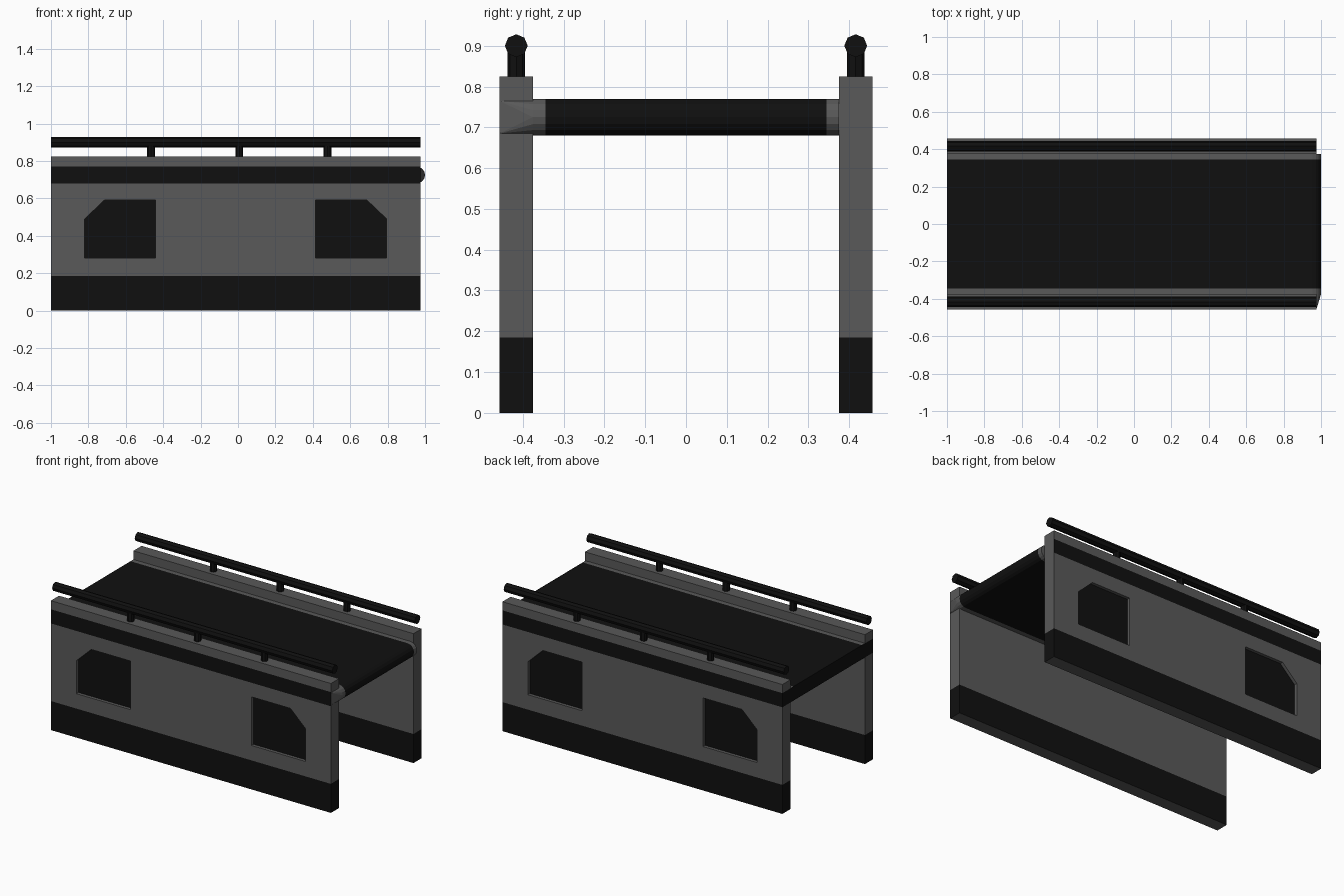
import bpy, bmesh, math
from mathutils import Matrix, Vector

if "Cube" in bpy.data.objects:
    bpy.data.objects.remove(bpy.data.objects["Cube"])


def material(name, v):
    m = bpy.data.materials.new(name)
    m.diffuse_color = (v, v, v, 1)
    m.use_nodes = True
    m.node_tree.nodes["Principled BSDF"].inputs["Base Color"].default_value = m.diffuse_color
    return m


GREY, BLACK = material("dark_grey", 0.1), material("black", 0.005)
X0, X1 = -1.0, 0.975            # panel ends
Y_IN, Y_OUT = 0.375, 0.457      # panel faces
Y_RAIL = (Y_IN + Y_OUT) / 2
Z_LOW, Z_A, Z_B, Z_TOP = 0.185, 0.68, 0.77, 0.825


def to_object(bm, name, mats):
    bmesh.ops.recalc_face_normals(bm, faces=bm.faces)
    me = bpy.data.meshes.new(name)
    bm.to_mesh(me)
    bm.free()
    for m in mats:
        me.materials.append(m)
    ob = bpy.data.objects.new(name, me)
    bpy.context.collection.objects.link(ob)
    return ob


def extrude_xz(bm, pts, y0, y1):
    """Prism from an x-z outline between two y positions."""
    f = bm.faces.new([bm.verts.new((x, y0, z)) for x, z in pts])
    r = bmesh.ops.extrude_face_region(bm, geom=[f])
    vs = [g for g in r["geom"] if isinstance(g, bmesh.types.BMVert)]
    bmesh.ops.translate(bm, verts=vs, vec=(0, y1 - y0, 0))


def mirror_y(ob):
    mod = ob.modifiers.new("mirror", 'MIRROR')
    mod.use_axis = (False, True, False)
    mod.use_mirror_merge = False


# Side panel with horizontal colour bands
bm = bmesh.new()
extrude_xz(bm, [(X0, 0), (X1, 0), (X1, Z_TOP), (X0, Z_TOP)], -Y_OUT, -Y_IN)
for z in (Z_LOW, Z_A, Z_B):
    bmesh.ops.bisect_plane(bm, geom=bm.verts[:] + bm.edges[:] + bm.faces[:],
                           plane_co=(0, 0, z), plane_no=(0, 0, 1))
panel = to_object(bm, "side_panels", [GREY, BLACK])

# Window recesses, the second one mirrored along the panel
window = [(-0.82, 0.28), (-0.44, 0.28), (-0.44, 0.59), (-0.715, 0.59), (-0.82, 0.49)]
RECESS = -Y_OUT + 0.02
bm = bmesh.new()
extrude_xz(bm, window, -0.6, RECESS)
extrude_xz(bm, [(X0 + X1 - x, z) for x, z in window], -0.6, RECESS)
cutter = to_object(bm, "window_cutter", [GREY])
cutter.hide_render = True
mod = panel.modifiers.new("windows", 'BOOLEAN')
mod.object, mod.operation, mod.solver = cutter, 'DIFFERENCE', 'EXACT'
bpy.context.view_layer.objects.active = panel
bpy.ops.object.modifier_apply(modifier="windows")
bpy.data.objects.remove(cutter)

# Black base, outer stripe and window panes
for p in panel.data.polygons:
    c, n = p.center, p.normal
    base = 0.01 < c.z < Z_LOW
    stripe = Z_A < c.z < Z_B and (n.y < -0.9 or n.x < -0.9)
    pane = n.y < -0.9 and abs(c.y - RECESS) < 0.002
    p.material_index = int(base or stripe or pane)
mirror_y(panel)

# Belt deck with a rounded nose, grey along its side margins
R, ZC = (Z_B - Z_A) / 2, (Z_A + Z_B) / 2
nose = [(1 - R + R * math.cos(a), ZC + R * math.sin(a))
        for a in [math.radians(-90 + 22.5 * i) for i in range(9)]]
bm = bmesh.new()
extrude_xz(bm, [(X0, Z_A)] + nose + [(X0, Z_B)], -Y_IN, Y_IN)
for y in (-0.345, 0.345):
    bmesh.ops.bisect_plane(bm, geom=bm.verts[:] + bm.edges[:] + bm.faces[:],
                           plane_co=(0, y, 0), plane_no=(0, 1, 0))
deck = to_object(bm, "belt_deck", [GREY, BLACK])
for p in deck.data.polygons:
    p.material_index = int(abs(p.center.y) < 0.345 or p.normal.x < -0.9)

# Tapered cap beside the nose on the front panel
bm = bmesh.new()
rim = [bm.verts.new((x, -Y_IN, z)) for x, z in nose if x > X1]
edge = [bm.verts.new((X1, -y, z)) for y, z in
        ((Y_IN, ZC + 0.04), (Y_OUT, ZC + 0.04), (Y_OUT, ZC - 0.04), (Y_IN, ZC - 0.04))]
bmesh.ops.convex_hull(bm, input=rim + edge)
to_object(bm, "nose_cap", [GREY])


def add_rod(bm, centre, radius, depth, rot=Matrix.Identity(4)):
    bmesh.ops.create_cone(bm, cap_ends=True, segments=8, radius1=radius, radius2=radius,
                          depth=depth, matrix=Matrix.Translation(Vector(centre)) @ rot)


# Handrails
bm = bmesh.new()
add_rod(bm, ((X0 + X1) / 2, -Y_RAIL, 0.9), 0.028, X1 - X0, Matrix.Rotation(math.pi / 2, 4, 'Y'))
mirror_y(to_object(bm, "handrails", [BLACK]))

# Handrail posts
bm = bmesh.new()
for x in (-0.465, 0.007, 0.478):
    add_rod(bm, (x, -Y_RAIL, 0.855), 0.021, 0.07)
mirror_y(to_object(bm, "handrail_posts", [BLACK]))
